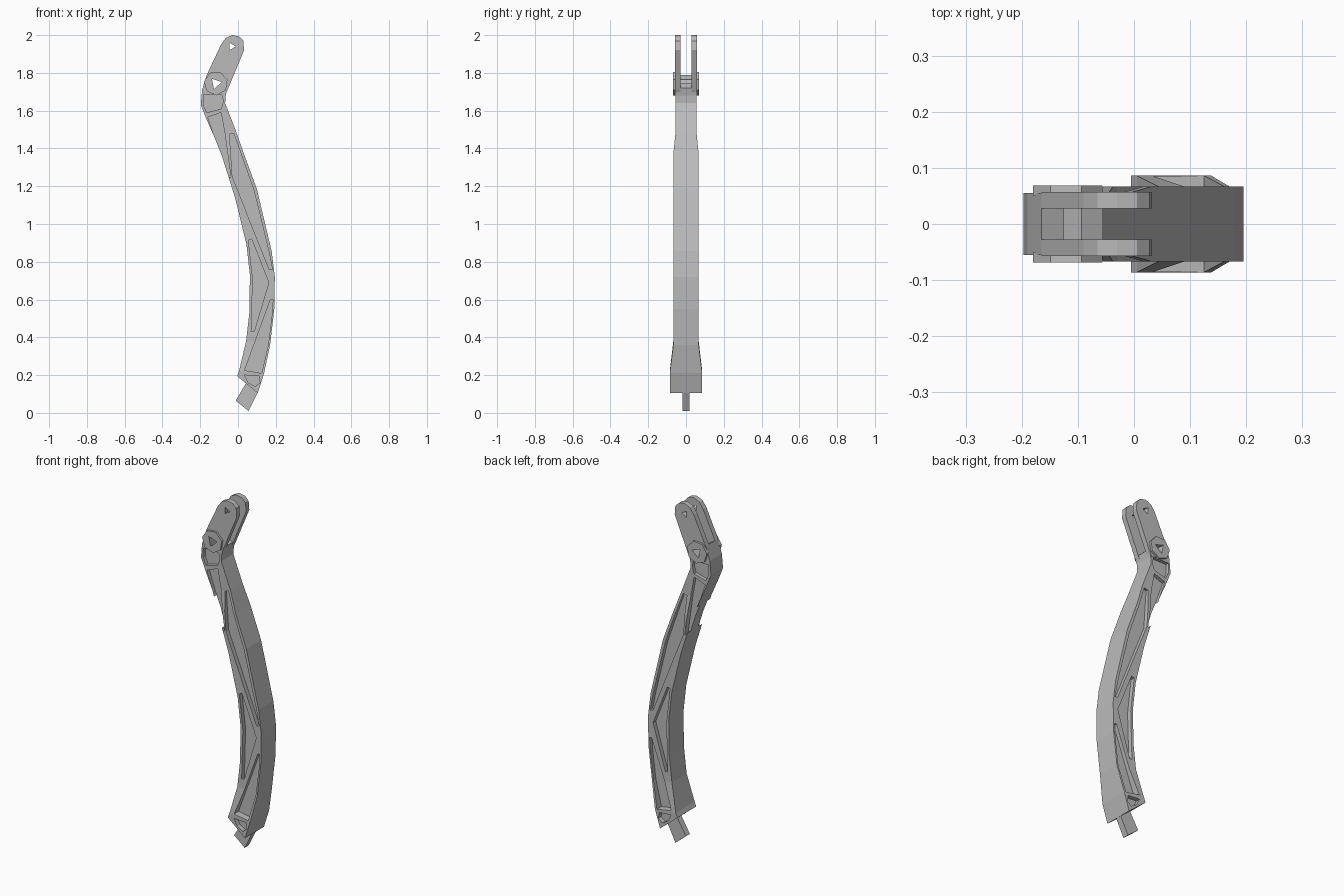
import bpy, bmesh, math

if "Cube" in bpy.data.objects:
    bpy.data.objects.remove(bpy.data.objects["Cube"])

grey = bpy.data.materials.new("light grey metal")
grey.use_nodes = True
colour = (0.5, 0.5, 0.5, 1)
grey.diffuse_color = colour
grey.node_tree.nodes["Principled BSDF"].inputs["Base Color"].default_value = colour


def finish(bm, name):
    bmesh.ops.recalc_face_normals(bm, faces=bm.faces)
    mesh = bpy.data.meshes.new(name)
    bm.to_mesh(mesh)
    bm.free()
    mesh.materials.append(grey)
    obj = bpy.data.objects.new(name, mesh)
    bpy.context.collection.objects.link(obj)
    return obj


def add_prism(bm, outline, y0, y1):
    """Extrude an (x, z) outline between two y planes."""
    front = [bm.verts.new((x, y0, z)) for x, z in outline]
    back = [bm.verts.new((x, y1, z)) for x, z in outline]
    bm.faces.new(front)
    bm.faces.new(back[::-1])
    for i in range(len(outline)):
        j = (i + 1) % len(outline)
        bm.faces.new((front[i], front[j], back[j], back[i]))


def prism(name, outline, y0, y1):
    bm = bmesh.new()
    add_prism(bm, outline, y0, y1)
    return finish(bm, name)


def ring(x, z, radius, sides, turn=0.0):
    angles = [turn + math.tau * i / sides for i in range(sides)]
    return [(x + radius * math.cos(a), z + radius * math.sin(a)) for a in angles]


def cut(obj, cutter):
    mod = obj.modifiers.new("cut", "BOOLEAN")
    mod.operation, mod.solver, mod.object = "DIFFERENCE", "EXACT", cutter
    graph = bpy.context.evaluated_depsgraph_get()
    mesh = bpy.data.meshes.new_from_object(obj.evaluated_get(graph))
    obj.modifiers.clear()
    obj.data = mesh


# Curved beam: left edge, right edge and half width at each station
stations = [
    ((-.165, 1.79), (-.055, 1.72), .055),
    ((-.190, 1.71), (-.065, 1.68), .055),
    ((-.197, 1.63), (-.068, 1.64), .055),
    ((-.167, 1.555), (-.045, 1.58), .055),
    ((-.125, 1.46), (-.010, 1.49), .055),
    ((-.085, 1.36), (.032, 1.37), .067),
    ((-.013, 1.13), (.100, 1.185), .067),
    ((.045, .89), (.178, .857), .067),
    ((.063, .73), (.195, .72), .067),
    ((.060, .53), (.192, .55), .067),
    ((.043, .38), (.170, .36), .067),
    ((.005, .22), (.138, .21), .086),
    ((-.005, .195), (.105, .105), .086),
]
bm = bmesh.new()
loops = []
for (lx, lz), (rx, rz), w in stations:
    corners = ((lx, -w, lz), (rx, -w, rz), (rx, w, rz), (lx, w, lz))
    loops.append([bm.verts.new(c) for c in corners])
for a, b in zip(loops, loops[1:]):
    for i in range(4):
        j = (i + 1) % 4
        bm.faces.new((a[i], a[j], b[j], b[i]))
bm.faces.new(loops[0])
bm.faces.new(loops[-1][::-1])
beam = finish(bm, "curved_beam")

# Truss pockets on both flanks: floor distance from the middle, outline
pockets = [
    (.035, [(-.183, 1.685), (-.085, 1.685), (-.078, 1.65), (-.09, 1.61),
            (-.165, 1.59), (-.183, 1.63)]),
    (.035, [(-.16, 1.565), (-.09, 1.59), (-.07, 1.48), (-.038, 1.25), (-.05, 1.25)]),
    (.042, [(-.045, 1.475), (-.022, 1.48), (.085, 1.175), (.162, .86),
            (.182, .76), (.165, .76), (-.030, 1.25)]),
    (.042, [(.055, .915), (.072, .92), (.163, .69), (.085, .43), (.070, .43), (.078, .71)]),
    (.045, [(.172, .60), (.185, .60), (.180, .52), (.160, .36), (.125, .21), (.035, .225)]),
    (.060, [(.035, .20), (.110, .195), (.116, .16), (.09, .14), (.055, .16)]),
]
bm = bmesh.new()
for floor, outline in pockets:
    for side in (-1, 1):
        add_prism(bm, outline, side * floor, side * .2)
pocket_cutter = finish(bm, "pocket_cutter")
cut(beam, pocket_cutter)

# Three-sided holes through the fork tip and the pivot
tip_hole = prism("tip_hole_cutter", ring(-.033, 1.94, .022, 3), -.2, .2)
pivot_hole = prism("pivot_hole_cutter", ring(-.117, 1.745, .032, 3, .2), -.2, .2)
cut(beam, pivot_hole)

# Fork prongs and pivot bosses, one of each per side
prong = [(-.165, 1.79), (-.09, 1.95), (-.065, 1.985), (-.03, 2.0), (.005, 1.993),
         (.028, 1.97), (.032, 1.92), (-.055, 1.71), (-.07, 1.68), (-.15, 1.70)]
for side, label in ((-1, "front"), (1, "back")):
    arm = prism(label + "_fork_prong", prong, side * .028, side * .057)
    cut(arm, tip_hole)
    cut(arm, pivot_hole)
    boss = prism(label + "_pivot_boss", ring(-.117, 1.745, .064, 7, .3),
                 side * .05, side * .069)
    cut(boss, pivot_hole)

# Narrow tongue under the foot of the beam
prism("foot_tongue", [(-.012, .065), (.055, .01), (.105, .11), (.09, .17), (.05, .17)],
      -.018, .018)

for cutter in (pocket_cutter, tip_hole, pivot_hole):
    bpy.data.objects.remove(cutter)
